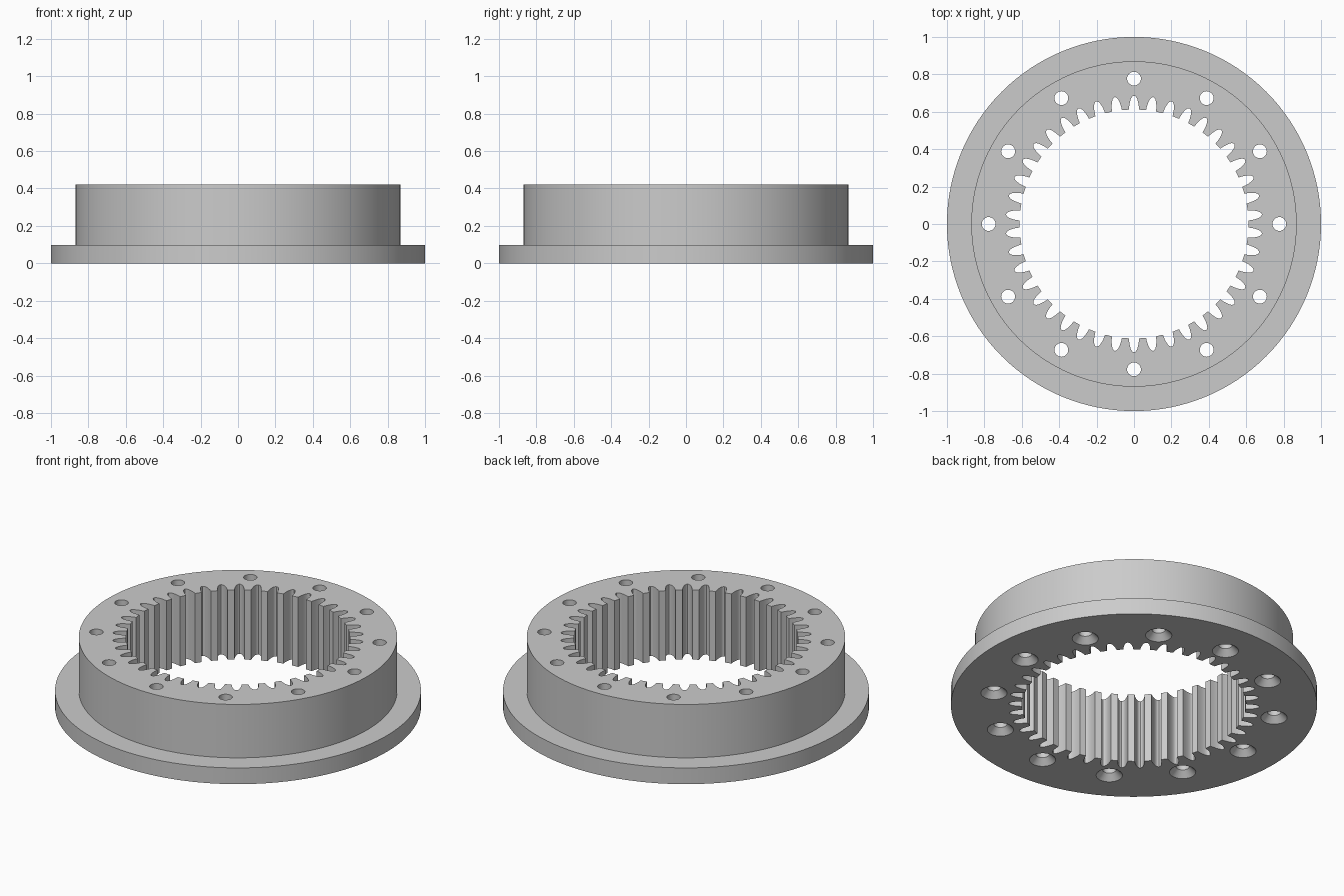
import bpy, bmesh
from math import pi, cos, sin

cube = bpy.data.objects.get("Cube")
if cube:
    bpy.data.objects.remove(cube)

TEETH, HOLES = 42, 12
HEIGHT, FLANGE_H = 0.42, 0.098
FLANGE_R, BODY_R = 1.0, 0.87
BOLT_R, HOLE_R, SINK_R, SINK_H = 0.777, 0.037, 0.072, 0.035

# Half of one tooth gap: radius, half width
GAP = [(0.612, 0.027), (0.632, 0.0255), (0.65, 0.0225), (0.665, 0.0185),
       (0.676, 0.0135), (0.683, 0.0075), (0.686, 0)]


def circle(r, n, cx=0, cy=0):
    return [(cx + r * cos(2 * pi * i / n), cy + r * sin(2 * pi * i / n)) for i in range(n)]


def gear_outline():
    # Rounded gap, mirrored and repeated around the bore
    gap = [(r, -w) for r, w in GAP] + [(r, w) for r, w in GAP[-2::-1]]
    points = []
    for i in range(TEETH):
        a = pi / 2 + 2 * pi * i / TEETH
        points += [(r * cos(a + w / r), r * sin(a + w / r)) for r, w in gap]
    return points


bm = bmesh.new()


def loop(points, z):
    verts = [bm.verts.new((x, y, z)) for x, y in points]
    edges = [bm.edges.new((v, verts[i - 1])) for i, v in enumerate(verts)]
    return verts, edges


def wall(*loops):
    # Quad strips joining successive loops
    for (a, _), (b, _) in zip(loops, loops[1:]):
        for i in range(len(a)):
            bm.faces.new((a[i - 1], a[i], b[i], b[i - 1]))


# Stepped outside: flange, shoulder, body
outside = [loop(circle(r, 128), z) for r, z in
           ((FLANGE_R, 0), (FLANGE_R, FLANGE_H), (BODY_R, FLANGE_H), (BODY_R, HEIGHT))]
wall(*outside)

# Toothed bore
bore = [loop(gear_outline(), z) for z in (0, HEIGHT)]
wall(*bore)

bottom = outside[0][1] + bore[0][1]
top = outside[-1][1] + bore[-1][1]

# Bolt holes, countersunk from below
for i in range(HOLES):
    a = 2 * pi * i / HOLES
    cx, cy = BOLT_R * cos(a), BOLT_R * sin(a)
    hole = [loop(circle(r, 32, cx, cy), z) for r, z in
            ((SINK_R, 0), (HOLE_R, SINK_H), (HOLE_R, HEIGHT))]
    wall(*hole)
    bottom += hole[0][1]
    top += hole[-1][1]

# Flat end faces with all openings left free
for edges, direction in ((bottom, -1), (top, 1)):
    bmesh.ops.triangle_fill(bm, edges=edges, use_beauty=True, normal=(0, 0, direction))
bmesh.ops.recalc_face_normals(bm, faces=bm.faces[:])

mesh = bpy.data.meshes.new("ring_gear")
bm.to_mesh(mesh)
bm.free()
ring = bpy.data.objects.new("ring_gear", mesh)
bpy.context.collection.objects.link(ring)

# Plain grey metal
grey = bpy.data.materials.new("grey")
grey.use_nodes = True
colour = (0.6, 0.6, 0.6, 1)
grey.diffuse_color = colour
grey.node_tree.nodes["Principled BSDF"].inputs["Base Color"].default_value = colour
mesh.materials.append(grey)

bpy.ops.object.select_all(action='DESELECT')
ring.select_set(True)
bpy.context.view_layer.objects.active = ring
bpy.ops.object.shade_smooth_by_angle(angle=pi / 6)
